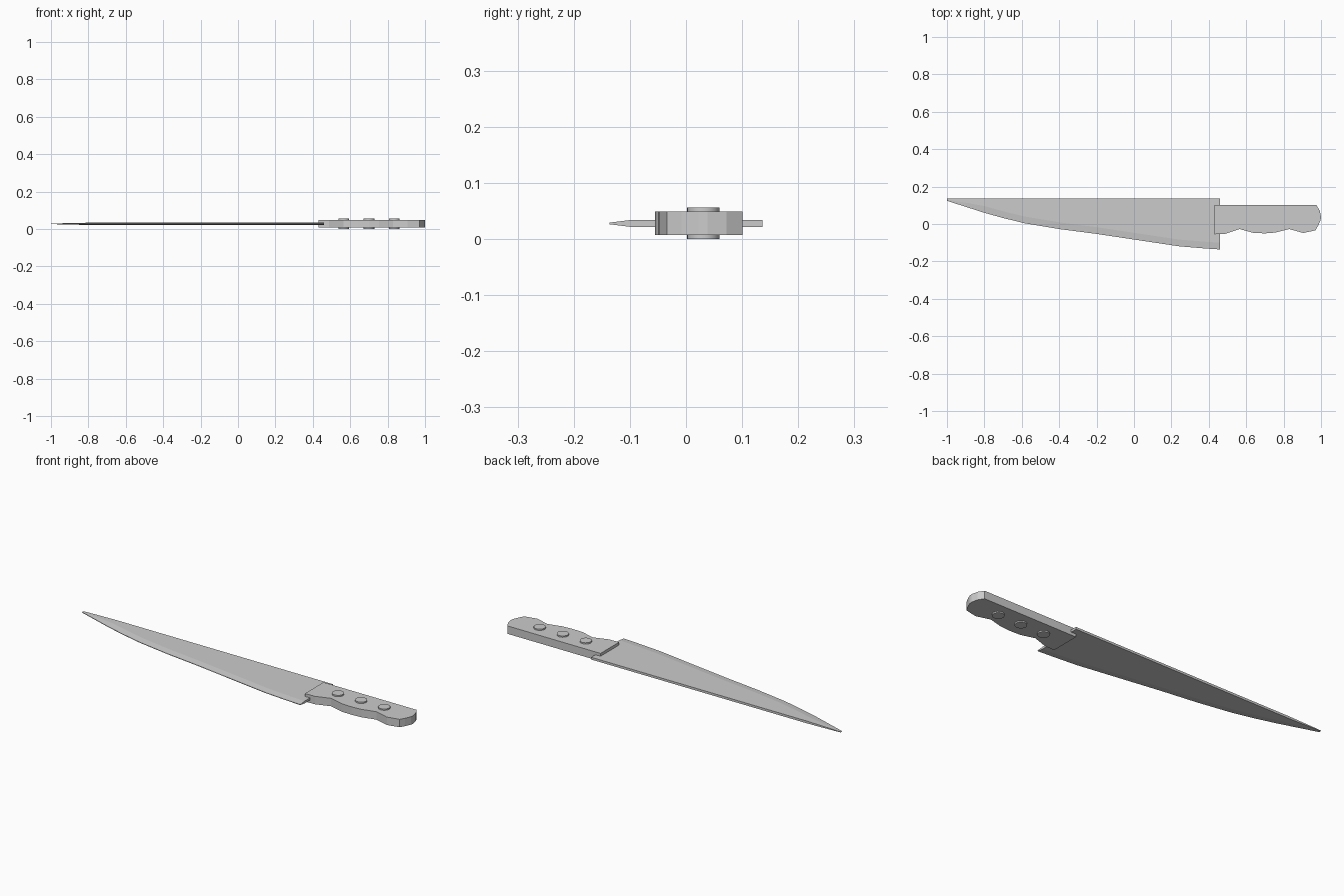
import bpy, bmesh

if "Cube" in bpy.data.objects:
    bpy.data.objects.remove(bpy.data.objects["Cube"])

MID = 0.028  # middle of the thickness


def finish(bm, name):
    bmesh.ops.recalc_face_normals(bm, faces=bm.faces[:])
    mesh = bpy.data.meshes.new(name)
    bm.to_mesh(mesh)
    bm.free()
    ob = bpy.data.objects.new(name, mesh)
    bpy.context.collection.objects.link(ob)
    return ob


# Blade: cross-sections lofted from tip to heel (x, edge y, half thickness)
SPINE = 0.136
stations = [(-1, 0.124, 0.0015), (-0.9, 0.092, 0.004), (-0.8, 0.06, 0.006),
            (-0.7, 0.032, 0.006), (-0.58, 0.003, 0.006), (-0.4, -0.027, 0.006),
            (-0.2, -0.053, 0.006), (0, -0.083, 0.006), (0.24, -0.119, 0.006),
            (0.37, -0.130, 0.006), (0.46, -0.136, 0.006)]
bm = bmesh.new()
rings = []
for x, edge, t in stations:
    bevel = edge + min(0.036, (SPINE - edge) * 0.5)
    thin = min(t, 0.0015)
    section = [(SPINE, t), (bevel, t), (edge, thin),
               (edge, -thin), (bevel, -t), (SPINE, -t)]
    rings.append([bm.verts.new((x, y, MID + z)) for y, z in section])
for a, b in zip(rings, rings[1:]):
    for i in range(6):
        j = (i + 1) % 6
        bm.faces.new((a[i], a[j], b[j], b[i]))
bm.faces.new(rings[0])
bm.faces.new(rings[-1])
finish(bm, "blade")

# Handle: finger-grip outline extruded through its thickness
outline = [(0.43, 0.101), (0.43, -0.055), (0.487, -0.053), (0.565, -0.027),
           (0.64, -0.048), (0.70, -0.050), (0.755, -0.046), (0.83, -0.027),
           (0.905, -0.048), (0.97, -0.034), (0.985, -0.008), (0.998, 0.022),
           (1.0, 0.038), (0.993, 0.072), (0.975, 0.101)]
bm = bmesh.new()
face = bm.faces.new([bm.verts.new((x, y, 0.007)) for x, y in outline])
top = bmesh.ops.extrude_face_region(bm, geom=[face])
bmesh.ops.translate(bm, vec=(0, 0, 0.042),
                    verts=[v for v in top["geom"] if isinstance(v, bmesh.types.BMVert)])
finish(bm, "handle")

# Rivets passing through the handle
for n, x in enumerate((0.565, 0.70, 0.835), 1):
    bpy.ops.mesh.primitive_cylinder_add(vertices=24, radius=0.029, depth=0.056,
                                        location=(x, 0.031, MID))
    bpy.context.object.name = f"rivet_{n}"
    bpy.ops.object.shade_smooth_by_angle()
